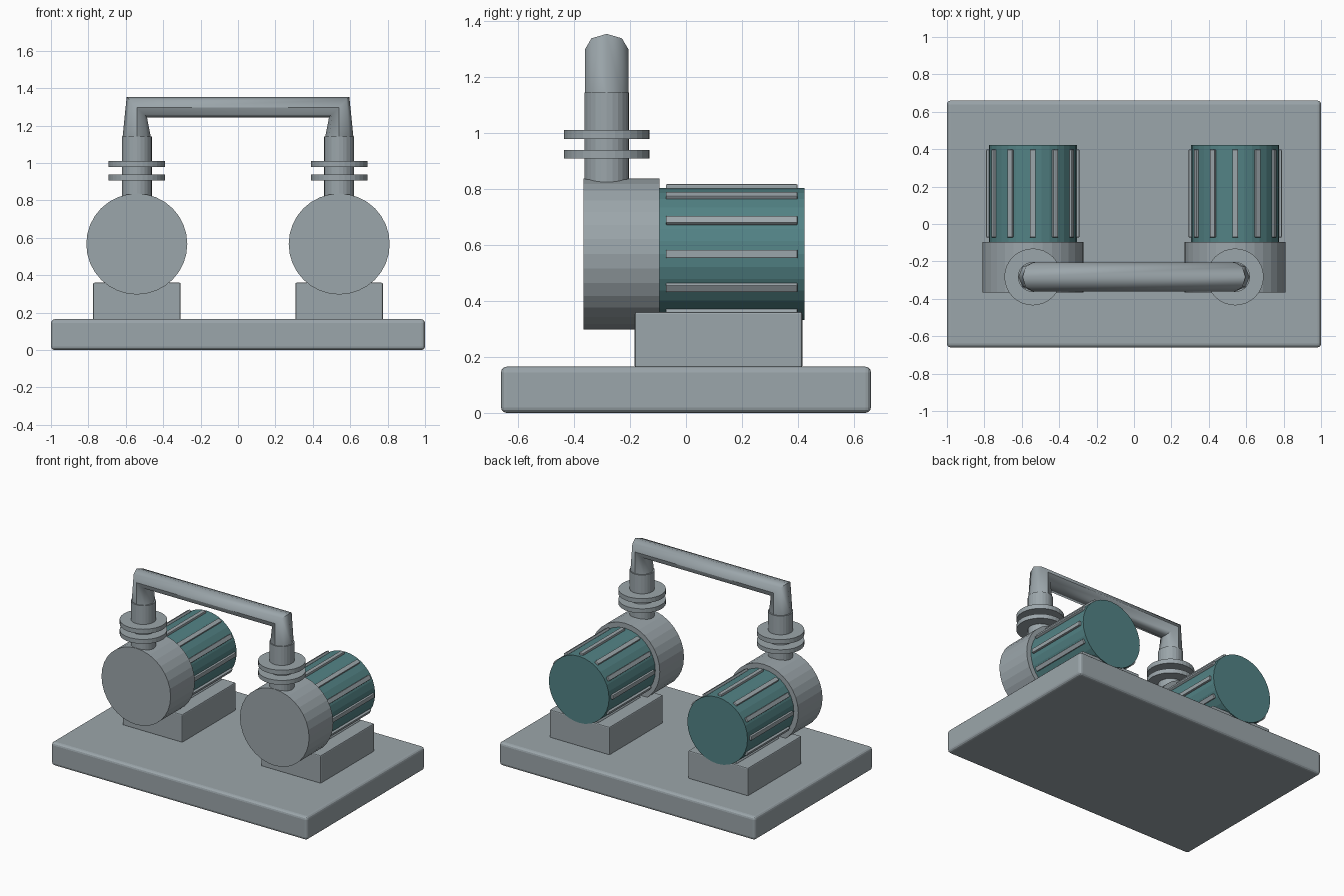
import bpy, math
from mathutils import Matrix

if "Cube" in bpy.data.objects:
    bpy.data.objects.remove(bpy.data.objects["Cube"])


def material(name, rgb):
    m = bpy.data.materials.new(name)
    m.diffuse_color = (*rgb, 1.0)
    m.use_nodes = True
    m.node_tree.nodes["Principled BSDF"].inputs["Base Color"].default_value = m.diffuse_color
    return m


GREY = material("grey_metal", (0.33, 0.38, 0.405))
TEAL = material("teal_paint", (0.085, 0.225, 0.235))


def finish(name, mat):
    o = bpy.context.object
    o.name = name
    o.data.materials.append(mat)
    return o


def box(name, lo, hi, bevel, mat=GREY, segments=2, matrix=None):
    bpy.ops.mesh.primitive_cube_add(size=1)
    o = finish(name, mat)
    size = [b - a for a, b in zip(lo, hi)]
    mid = [(a + b) / 2 for a, b in zip(lo, hi)]
    local = Matrix.Translation(mid) @ Matrix.Diagonal((*size, 1))
    o.data.transform((matrix or Matrix()) @ local)
    mod = o.modifiers.new("edge_bevel", 'BEVEL')
    mod.width, mod.segments = bevel, segments
    return o


def cylinder(name, r, start, end, sides, mat=GREY, along_y=False, x=0, other=0):
    """Cylinder from start to end along z (other = y) or along y (other = z)."""
    mid = (start + end) / 2
    loc = (x, mid, other) if along_y else (x, other, mid)
    rot = (math.pi / 2, 0, 0) if along_y else (0, 0, 0)
    bpy.ops.mesh.primitive_cylinder_add(vertices=sides, radius=r, depth=end - start,
                                        location=loc, rotation=rot)
    return finish(name, mat)


PUMP_X, AXIS_Z, PIPE_Y = 0.541, 0.567, -0.283

# Base slab
box("base_slab", (-1, -0.66, 0), (1, 0.66, 0.165), 0.02, segments=3)

for side, x in (("left", -PUMP_X), ("right", PUMP_X)):
    # Pedestal, pump casing and motor
    box(f"{side}_pedestal", (x - 0.234, -0.183, 0.16), (x + 0.234, 0.415, 0.36), 0.007)
    cylinder(f"{side}_pump_casing", 0.27, -0.365, -0.095, 32, along_y=True, x=x, other=AXIS_Z)
    cylinder(f"{side}_motor", 0.235, -0.11, 0.422, 32, TEAL, along_y=True, x=x, other=AXIS_Z)

    # Cooling ribs around the motor
    for i in range(12):
        m = Matrix.Translation((x, 0, AXIS_Z)) @ Matrix.Rotation(i * math.pi / 6, 4, 'Y')
        box(f"{side}_rib_{i + 1}", (-0.015, -0.072, 0.222), (0.015, 0.398, 0.249),
            0.004, matrix=m)

    # Outlet neck and its two flanges
    cylinder(f"{side}_outlet_neck", 0.08, 0.76, 1.143, 24, x=x, other=PIPE_Y)
    cylinder(f"{side}_lower_flange", 0.152, 0.907, 0.938, 32, x=x, other=PIPE_Y)
    cylinder(f"{side}_upper_flange", 0.152, 0.978, 1.01, 32, x=x, other=PIPE_Y)

# Connecting pipe swept along a path with sharp corners
curve = bpy.data.curves.new("connecting_pipe", 'CURVE')
curve.dimensions = '3D'
curve.bevel_depth, curve.bevel_resolution = 0.077, 2
curve.use_fill_caps = True
path = [(-PUMP_X, 1.13), (-PUMP_X, 1.298), (PUMP_X, 1.298), (PUMP_X, 1.13)]
spline = curve.splines.new('POLY')
spline.points.add(len(path) - 1)
for p, (px, pz) in zip(spline.points, path):
    p.co = (px, PIPE_Y, pz, 1)
pipe = bpy.data.objects.new("connecting_pipe", curve)
bpy.context.collection.objects.link(pipe)
bpy.ops.object.select_all(action='DESELECT')
pipe.select_set(True)
bpy.context.view_layer.objects.active = pipe
bpy.ops.object.convert(target='MESH')
pipe = finish("connecting_pipe", GREY)
bpy.ops.object.shade_smooth_by_angle(angle=math.radians(50))
